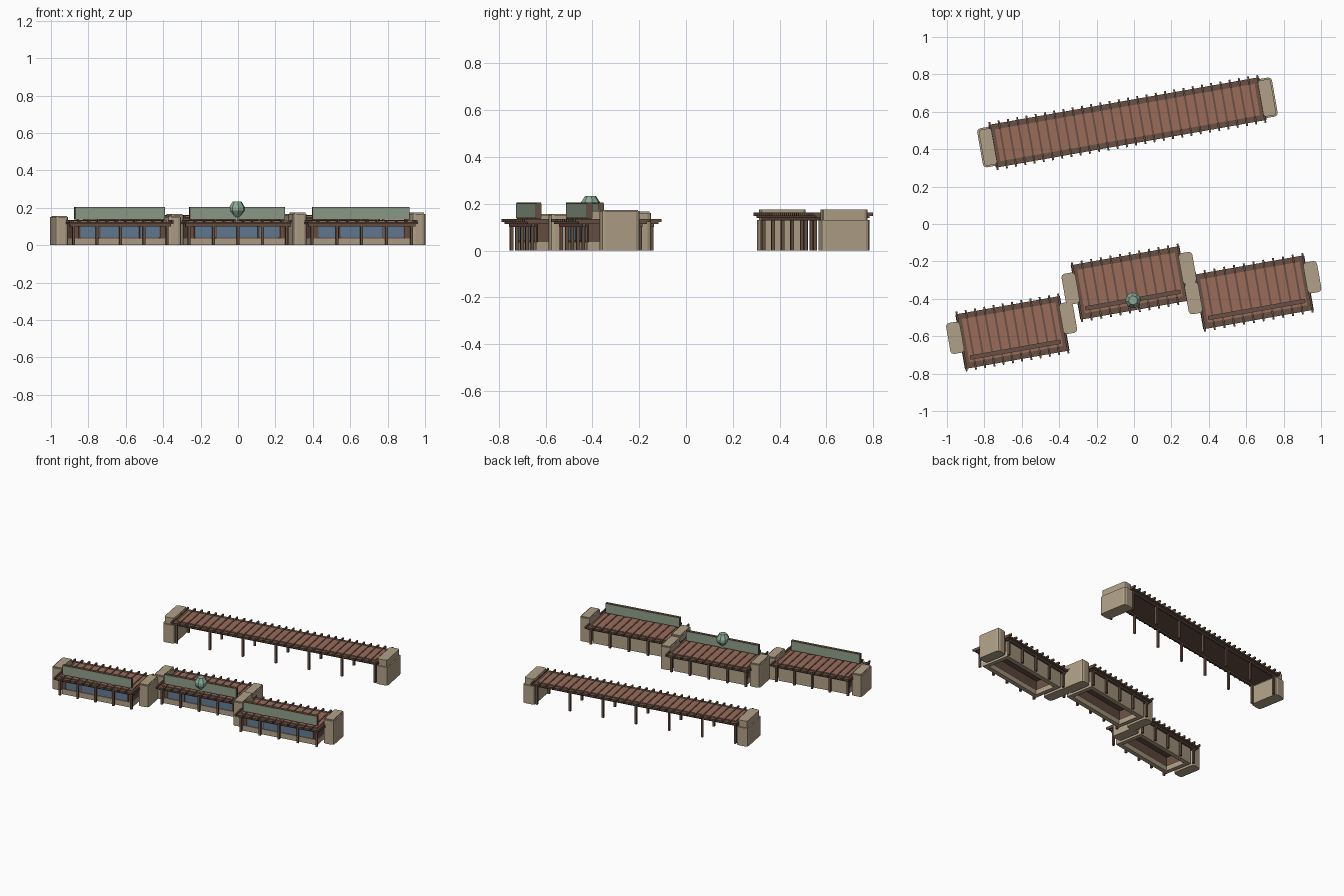
import bpy, bmesh, math
from mathutils import Matrix, Vector

old = bpy.data.objects.get("Cube")
if old:
    bpy.data.objects.remove(old, do_unlink=True)


def material(name, rgb):
    m = bpy.data.materials.new(name)
    col = [((c / 255 + 0.055) / 1.055) ** 2.4 for c in rgb] + [1]
    m.diffuse_color = col
    m.use_nodes = True
    bsdf = next(n for n in m.node_tree.nodes if n.type == 'BSDF_PRINCIPLED')
    bsdf.inputs["Base Color"].default_value = col
    return m


STONE = material("tan stone", (176, 160, 135))
WOOD = material("dark brown wood", (104, 80, 67))
DECK = material("red brown planks", (154, 108, 90))
SIGN = material("sage green board", (143, 158, 137))
GLASS = material("blue glass", (98, 122, 148))
COPPER = material("pale green metal", (140, 170, 150))

TURN = math.radians(10)


def finish(name, bm, frame, mat):
    me = bpy.data.meshes.new(name)
    bm.to_mesh(me)
    bm.free()
    me.materials.append(mat)
    ob = bpy.data.objects.new(name, me)
    ob.matrix_world = frame
    bpy.context.collection.objects.link(ob)
    return ob


def boxes(name, frame, mat, spans, chamfer=0):
    """One object made of boxes given as (u0, u1, v0, v1, z0, z1)."""
    bm = bmesh.new()
    for u0, u1, v0, v1, z0, z1 in spans:
        mid = Vector((u0 + u1, v0 + v1, z0 + z1)) / 2
        size = Matrix.Diagonal((u1 - u0, v1 - v0, z1 - z0, 1))
        bmesh.ops.create_cube(bm, size=1, matrix=Matrix.Translation(mid) @ size)
    if chamfer:
        upright = [e for e in bm.edges
                   if abs(e.verts[0].co.z - e.verts[1].co.z) > 0.01]
        bmesh.ops.bevel(bm, geom=upright, offset=chamfer, segments=2,
                        profile=0.5, affect='EDGES')
    return finish(name, bm, frame, mat)


def lathe(name, frame, mat, profile, sides):
    bm = bmesh.new()
    for (r0, z0), (r1, z1) in zip(profile, profile[1:]):
        bmesh.ops.create_cone(bm, cap_ends=True, segments=sides, radius1=r0,
                              radius2=r1, depth=z1 - z0,
                              matrix=Matrix.Translation((0, 0, (z0 + z1) / 2)))
    return finish(name, bm, frame, mat)


def spread(a, b, n):
    return [a + (b - a) * i / (n - 1) for i in range(n)]


def place(x, y):
    return Matrix.Translation((x, y, 0)) @ Matrix.Rotation(TURN, 4, 'Z')


def pergola_roof(name, frame, hl, hw, z, rafters, posts):
    """Slab with a wood border, red planks, overhanging rafters and two rows of posts."""
    boxes(name + "_roof_slab", frame, WOOD,
          [(-hl, hl, -hw, hw, z, z + 0.012)])
    rim = 0.03
    boxes(name + "_roof_planks", frame, DECK,
          [(-hl + rim, hl - rim, -hw + rim, hw - rim, z + 0.012, z + 0.018)])
    boxes(name + "_rafters", frame, WOOD,
          [(u - 0.005, u + 0.005, -hw - 0.014, hw + 0.014, z + 0.008, z + 0.022)
           for u in spread(-hl + 0.008, hl - 0.008, rafters)])
    # beams under the eaves carried by the posts
    boxes(name + "_eave_beams", frame, WOOD,
          [(-hl + 0.01, hl - 0.01, v - 0.007, v + 0.007, z - 0.012, z)
           for v in (0.025 - hw, hw - 0.025)])
    boxes(name + "_posts", frame, WOOD,
          [(u - 0.007, u + 0.007, v - 0.007, v + 0.007, 0, z)
           for u in spread(-hl + 0.03, hl - 0.03, posts)
           for v in (0.025 - hw, hw - 0.025)])


def end_piers(name, frame, inner, outer, half, v, low, high):
    """Rounded stone piers at both ends, with a narrower cap block."""
    step = 0.008
    for side, s in (("right", -1), ("left", 1)):
        def span(a, b):
            return (min(s * a, s * b), max(s * a, s * b))
        boxes(f"{name}_{side}_pier", frame, STONE,
              [(*span(inner, outer), v - half, v + half, 0, low)], 0.018)
        boxes(f"{name}_{side}_pier_cap", frame, STONE,
              [(*span(inner + step, outer - step), v - half + step,
                v + half - step, low, high)], 0.014)


def shop(name, x, y, hl, board, pier_top):
    f = place(x, y)
    hw = 0.148
    pergola_roof(name, f, hl, hw, 0.113, 12, 5)
    end_piers(name, f, hl - 0.015, hl + 0.06, 0.084, 0.025, pier_top - 0.006, pier_top)

    # stone plinth ring, open underneath
    b, front, back, t = hl - 0.035, -0.105, 0.105, 0.03
    boxes(name + "_plinth", f, STONE,
          [(-b, b, front, front + t, 0, 0.037), (-b, b, back - t, back, 0, 0.037),
           (-b, -b + t, front + t, back - t, 0, 0.037),
           (b - t, b, front + t, back - t, 0, 0.037)])
    # wood front and side walls, stone rear wall
    boxes(name + "_walls", f, WOOD,
          [(-b, b, front + 0.006, front + 0.016, 0.037, 0.113),
           (-b, -b + 0.01, front + 0.016, back - 0.01, 0.037, 0.113),
           (b - 0.01, b, front + 0.016, back - 0.01, 0.037, 0.113)])
    boxes(name + "_rear_wall", f, STONE,
          [(-b, b, back - 0.01, back, 0.037, 0.113)])
    # shop windows divided by mullions
    g = b - 0.03
    boxes(name + "_windows", f, GLASS,
          [(-g, g, front + 0.002, front + 0.006, 0.04, 0.102)])
    boxes(name + "_mullions", f, WOOD,
          [(u - 0.004, u + 0.004, front - 0.002, front + 0.006, 0.037, 0.105)
           for u in spread(-g, g, 5)])

    # sign board standing on the roof over the shop front
    v0, v1 = -0.103, -0.083
    boxes(name + "_board_core", f, WOOD,
          [(-board, board, v0, v1, 0.137, 0.205)])
    boxes(name + "_board_panels", f, SIGN,
          [(-board + 0.004, board - 0.004, v0 - 0.002, v0, 0.14, 0.202),
           (-board + 0.004, board - 0.004, v1, v1 + 0.002, 0.14, 0.202)])
    boxes(name + "_board_feet", f, WOOD,
          [(u - 0.006, u + 0.006, v0, v1, 0.125, 0.137)
           for u in spread(-board + 0.02, board - 0.02, 5)])


# three shops in a staggered row
shop("right_shop", -0.65, -0.58, 0.284, 0.246, 0.157)
shop("middle_shop", -0.022, -0.315, 0.295, 0.259, 0.166)
shop("left_shop", 0.64, -0.365, 0.30, 0.264, 0.174)

# eight-sided metal ornament on the middle shop
lathe("roof_ornament", place(-0.005, -0.408), COPPER,
      [(0.014, 0.125), (0.014, 0.15), (0.028, 0.165), (0.043, 0.185),
       (0.043, 0.203), (0.024, 0.233)], 8)

# long open walkway behind the shops
walk = place(-0.035, 0.543)
pergola_roof("walkway", walk, 0.735, 0.116, 0.14, 30, 7)
end_piers("walkway", walk, 0.715, 0.80, 0.106, 0, 0.13, 0.176)
